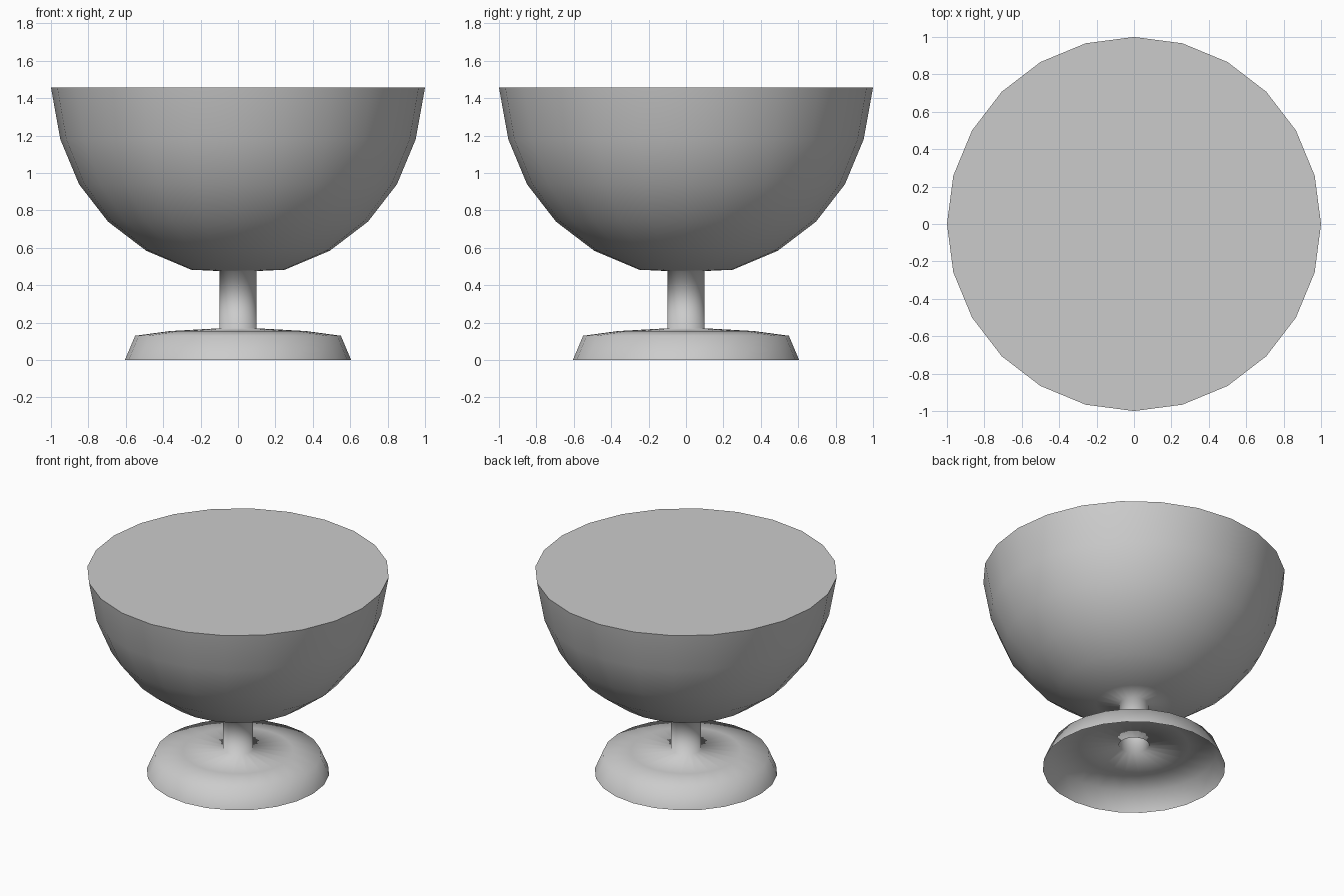
import bpy, bmesh, math

if "Cube" in bpy.data.objects:
    bpy.data.objects.remove(bpy.data.objects["Cube"])

SEGMENTS = 24


def ring(bm, radius, z):
    return [bm.verts.new((radius * math.cos(a), radius * math.sin(a), z))
            for a in (2 * math.pi * i / SEGMENTS for i in range(SEGMENTS))]


def finish(bm, name, smooth):
    mesh = bpy.data.meshes.new(name)
    for face in bm.faces:
        face.smooth = smooth
    bm.normal_update()
    bm.to_mesh(mesh)
    bm.free()
    obj = bpy.data.objects.new(name, mesh)
    bpy.context.collection.objects.link(obj)
    return obj


def lathe(name, profile):
    """Turn an open (radius, z) profile, listed bottom to top, around z."""
    bm = bmesh.new()
    rings = [ring(bm, r, z) for r, z in profile]
    for low, high in zip(rings, rings[1:]):
        for i in range(SEGMENTS):
            j = (i + 1) % SEGMENTS
            bm.faces.new((low[i], low[j], high[j], high[i]))
    return finish(bm, name, True)


# Foot (open underneath), stem and bowl as one continuous smooth shell
foot = [(0.605, 0.0), (0.55, 0.13), (0.365, 0.155), (0.1, 0.17)]
bowl = [(0.1, 0.476), (0.25, 0.483), (0.49, 0.584), (0.695, 0.74),
        (0.85, 0.94), (0.95, 1.18), (1.0, 1.457)]
lathe("goblet_body", foot + bowl)

# Flat surface closing the bowl
bm = bmesh.new()
bm.faces.new(ring(bm, 1.0, 1.457))
finish(bm, "bowl_top", False)
